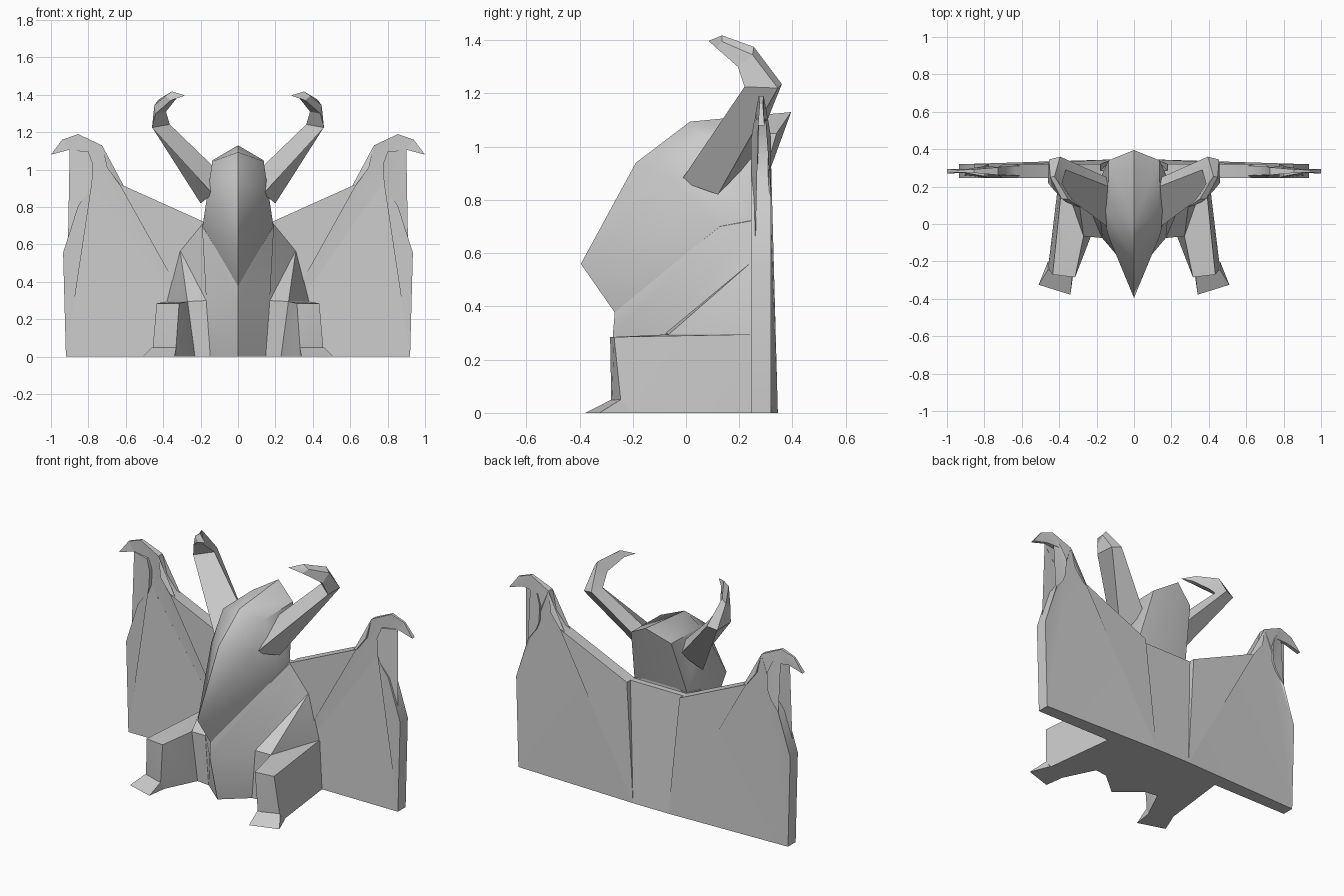
import bpy
import bmesh
import math

cube = bpy.data.objects.get("Cube")
if cube:
    bpy.data.objects.remove(cube, do_unlink=True)

# One plain stone colour
STONE = (0.6, 0.6, 0.6, 1)
stone = bpy.data.materials.new("stone grey")
stone.use_nodes = True
stone.diffuse_color = STONE
for node in stone.node_tree.nodes:
    if node.type == 'BSDF_PRINCIPLED':
        node.inputs["Base Color"].default_value = STONE
        node.inputs["Roughness"].default_value = 0.9


def finish(name, bm, angle=35):
    """Turn a half-model bmesh into a mirrored, shaded object."""
    bmesh.ops.recalc_face_normals(bm, faces=bm.faces[:])
    mesh = bpy.data.meshes.new(name)
    bm.to_mesh(mesh)
    bm.free()
    mesh.materials.append(stone)
    obj = bpy.data.objects.new(name, mesh)
    bpy.context.collection.objects.link(obj)
    mirror = obj.modifiers.new("Mirror", 'MIRROR')
    mirror.use_clip = True
    bpy.ops.object.select_all(action='DESELECT')
    obj.select_set(True)
    bpy.context.view_layer.objects.active = obj
    bpy.ops.object.modifier_apply(modifier="Mirror")
    bpy.ops.object.shade_smooth_by_angle(angle=math.radians(angle))
    return obj


def panels(name, points, faces, angle=35):
    """Faces are words whose letters name the corner points."""
    bm = bmesh.new()
    corner = {key: bm.verts.new(co) for key, co in points.items()}
    for word in faces.split():
        bm.faces.new([corner[letter] for letter in word])
    return finish(name, bm, angle)


def hull(name, points):
    bm = bmesh.new()
    for co in points:
        bm.verts.new(co)
    result = bmesh.ops.convex_hull(bm, input=bm.verts[:])
    bmesh.ops.delete(bm, geom=list(set(result["geom_interior"])), context='VERTS')
    return finish(name, bm, 20)


# Head: beak (a), chin (b), brow (c), crown (d), rear peak (e),
# temples (f, g), cheek (m), jaw (j, k), nape (n)
panels("head", {
    "a": (0, -.395, .56), "b": (0, -.267, .376), "c": (0, -.188, .94),
    "d": (0, .015, 1.094), "e": (0, .395, 1.13),
    "f": (.137, .05, 1.045), "g": (.137, .34, 1.05),
    "m": (.137, -.065, .88), "j": (.19, .128, .695),
    "k": (.18, .245, .72), "n": (0, .245, .72),
}, "abj ajm amc cmf cfd dfge fmj fjkg egkn bnkj", 40)

# Torso: belly (a), collar (b, k, t), flank (c), shoulder (s, u), haunch (h, i),
# floor corners (p, q, r, v)
panels("torso", {
    "a": (0, -.275, .29), "b": (0, -.267, .385), "t": (0, .1, .75),
    "k": (.192, .128, .7), "u": (.185, .25, .722), "s": (.31, .25, .57),
    "c": (.17, -.075, .3), "h": (.27, -.065, .295), "i": (.38, .25, .295),
    "p": (0, -.2, 0), "q": (.148, -.075, 0), "r": (.23, -.065, 0),
    "v": (.38, .25, 0), "w": (0, .25, 0), "x": (0, .25, .75),
}, "ackb csuk chs bkt tkux hsi acqp chrq hivr pqrvw uxwvis", 30)

# Back panel between the wings
hull("back_panel", [(.18, .2, .72), (.18, .285, .72), (.12, .345, 0), (.12, .2, 0),
                    (0, .2, .72), (0, .285, .72), (0, .345, 0), (0, .2, 0)])

# Legs with flared feet
hull("legs", [(.435, -.27, .285), (.315, -.285, .285), (.27, -.065, .295),
              (.38, .26, .295), (.2, .26, .295),
              (.46, -.24, 0), (.335, -.28, 0), (.23, -.065, 0),
              (.4, .26, 0), (.2, .26, 0)])
hull("feet", [(.46, -.245, .05), (.33, -.28, .05), (.51, -.325, 0),
              (.34, -.378, 0), (.32, -.23, 0), (.46, -.2, 0)])

# Horns: four-sided rings (front, outer, back, inner) joined along the curve
rings = [
    [(.135, -.02, .87), (.2, .12, .82), (.135, .245, .95), (.135, .2, 1.02)],
    [(.46, .22, 1.225), (.455, .345, 1.22), (.395, .36, 1.235), (.365, .29, 1.242)],
    [(.44, .195, 1.3), (.447, .25, 1.345), (.425, .255, 1.375), (.385, .215, 1.31)],
    [(.36, .115, 1.37), (.387, .135, 1.395), (.353, .135, 1.418), (.33, .13, 1.38)],
]
bm = bmesh.new()
loops = [[bm.verts.new(co) for co in ring] for ring in rings]
for low, high in zip(loops, loops[1:]):
    for i in range(4):
        j = (i + 1) % 4
        bm.faces.new((low[i], low[j], high[j], high[i]))
tip = bm.verts.new((.283, .085, 1.397))
for i in range(4):
    bm.faces.new((loops[-1][i], loops[-1][(i + 1) % 4], tip))
bm.faces.new(loops[0])
finish("horns", bm, 25)

# Wings: flat outline, triangulated while flat, then given a thickness
# that thins into the hooked tip
MID = .2825
outline = [(.12, 0), (.92, 0), (.935, .556), (.855, .807), (.8, .88), (.78, .93),
           (.775, 1.03), (.8, 1.096), (.9, 1.107), (1, 1.08), (.94, 1.16),
           (.855, 1.19), (.727, 1.13), (.7, 1.01), (.636, .925), (.18, .72)]
bm = bmesh.new()
front = [bm.verts.new((x, MID, z)) for x, z in outline]
back = [bm.verts.new((x, MID + .1, z)) for x, z in outline]
sheets = [bm.faces.new(front), bm.faces.new(back[::-1])]
bmesh.ops.triangulate(bm, faces=sheets, ngon_method='BEAUTY')
for i in range(len(outline)):
    j = (i + 1) % len(outline)
    bm.faces.new((front[j], front[i], back[i], back[j]))
for near, far in zip(front, back):
    x, z = near.co.x, near.co.z
    half = .0375 * min(1, max(.1, (1.24 - z) / .2))
    if x > .88 and z > 1:
        half *= .4
    near.co.y = MID - half
    far.co.y = MID + half
back[0].co.y = .345
finish("wings", bm, 30)
